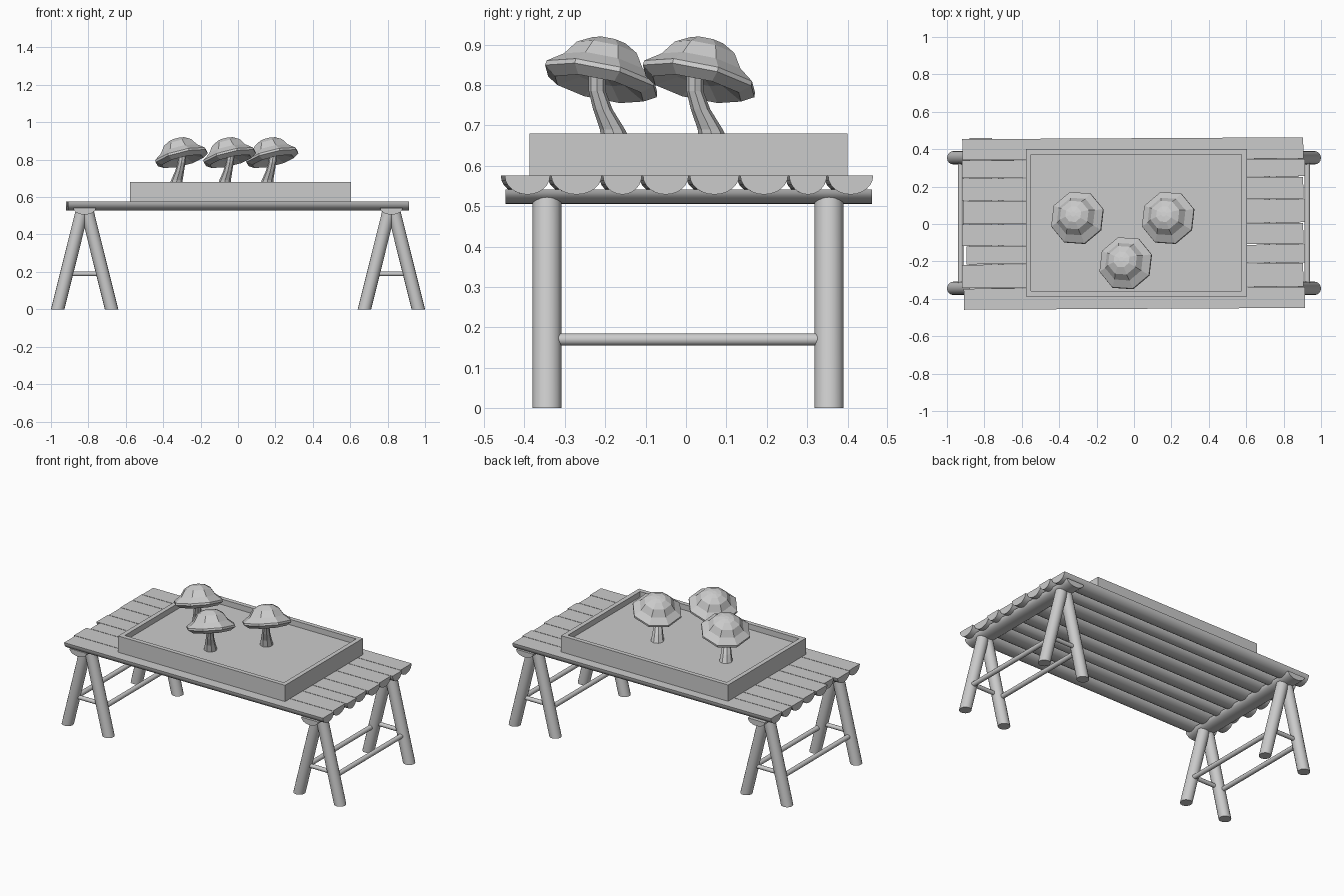
import bpy, bmesh, math
from mathutils import Vector, Matrix

old = bpy.data.objects.get("Cube")
if old:
    bpy.data.objects.remove(old, do_unlink=True)

grey = bpy.data.materials.new("plain_grey")
grey.use_nodes = True
colour = (0.6, 0.6, 0.6, 1)
grey.diffuse_color = colour
grey.node_tree.nodes["Principled BSDF"].inputs["Base Color"].default_value = colour


def finish(name, bm, smooth=False):
    bmesh.ops.recalc_face_normals(bm, faces=bm.faces)
    mesh = bpy.data.meshes.new(name)
    bm.to_mesh(mesh)
    bm.free()
    obj = bpy.data.objects.new(name, mesh)
    mesh.materials.append(grey)
    bpy.context.collection.objects.link(obj)
    if smooth:
        bpy.ops.object.select_all(action='DESELECT')
        obj.select_set(True)
        bpy.context.view_layer.objects.active = obj
        bpy.ops.object.shade_smooth_by_angle(angle=math.radians(35))
    return obj


def loft(name, rings, smooth=False):
    """Skin a list of equal point rings and close both ends."""
    bm = bmesh.new()
    rows = [[bm.verts.new(p) for p in ring] for ring in rings]
    count = len(rows[0])
    for a, b in zip(rows, rows[1:]):
        for i in range(count):
            j = (i + 1) % count
            bm.faces.new((a[i], a[j], b[j], b[i]))
    bm.faces.new(rows[0])
    bm.faces.new(rows[-1])
    return finish(name, bm, smooth)


def circle(centre, radius, sides, phase=0):
    angles = [math.tau * i / sides + phase for i in range(sides)]
    return [Vector(centre) + Vector((radius * math.cos(a), radius * math.sin(a), 0)) for a in angles]


def box(name, low, high):
    low, high = Vector(low), Vector(high)
    bm = bmesh.new()
    size = Matrix.Diagonal((*(high - low), 1))
    bmesh.ops.create_cube(bm, size=1, matrix=Matrix.Translation((low + high) / 2) @ size)
    return finish(name, bm)


def rod(name, start, end, radius):
    start, end = Vector(start), Vector(end)
    turn = (end - start).to_track_quat('Z', 'Y').to_matrix()
    ring = circle((0, 0, 0), radius, 12)
    return loft(name, [[p + turn @ v for v in ring] for p in (start, end)], True)


def half_log(name, start, end, width, depth):
    """Split log with its flat side up, lying along a horizontal line."""
    start, end = Vector(start), Vector(end)
    side = (end - start).normalized().cross(Vector((0, 0, 1))) * width / 2
    arc = [math.pi * i / 12 for i in range(13)]
    ring = [side * math.cos(a) - Vector((0, 0, depth * math.sin(a))) for a in arc]
    return loft(name, [[p + v for v in ring] for p in (start, end)], True)


# Table top of split logs
seams = [-0.455, -0.34, -0.212, -0.113, 0.003, 0.128, 0.249, 0.345, 0.46]
left_ends = [0.91, 0.92, 0.895, 0.92, 0.915, 0.92, 0.92, 0.918]
skew = 0.005
for i, (a, b) in enumerate(zip(seams, seams[1:])):
    mid, width = (a + b) / 2, b - a - 0.003
    half_log(f"plank_{i + 1}", (-left_ends[i], mid - skew, 0.576),
             (0.915 - 0.01 * (i % 2), mid + skew, 0.576), width, 0.047)

# Two trestles
for s, place in ((-1, "right"), (1, "left")):
    half_log(f"{place}_trestle_beam", (s * 0.82, -0.447, 0.542), (s * 0.82, 0.46, 0.542), 0.12, 0.036)
    for y, end in ((-0.344, "front"), (0.354, "back")):
        for foot, top, spot in ((0.964, 0.832, "outer"), (0.676, 0.808, "inner")):
            loft(f"{place}_{end}_{spot}_leg",
                 [circle((s * foot, y, 0), 0.036, 16), circle((s * top, y, 0.53), 0.036, 16)], True)
        rod(f"{place}_{end}_short_rail", (s * 0.92, y, 0.19), (s * 0.72, y, 0.19), 0.013)
    for x, spot in ((0.927, "outer"), (0.713, "inner")):
        rod(f"{place}_{spot}_long_rail", (s * x, -0.35, 0.17), (s * x, 0.36, 0.17), 0.015)

# Shallow tray filled with soil
x0, x1, y0, y1, wall = -0.578, 0.604, -0.387, 0.4, 0.028
box("tray_front", (x0, y0, 0.576), (x1, y0 + wall, 0.68))
box("tray_back", (x0, y1 - wall, 0.576), (x1, y1, 0.68))
box("tray_right", (x0, y0 + wall, 0.576), (x0 + wall, y1 - wall, 0.68))
box("tray_left", (x1 - wall, y0 + wall, 0.576), (x1, y1 - wall, 0.68))
box("soil", (x0 + wall, y0 + wall, 0.577), (x1 - wall, y1 - wall, 0.645))

# Mushrooms: tilted faceted caps on bent stems
cap_profile = [(0.02, 0.022), (0.06, 0.012), (0.118, -0.014), (0.149, 0.006), (0.148, 0.018),
               (0.108, 0.048), (0.082, 0.086), (0.045, 0.108), (0.014, 0.113)]
stem_path = [(-0.035, 0.045, 0.64, 0.04), (-0.027, 0.03, 0.69, 0.031), (-0.012, 0.006, 0.74, 0.024),
             (-0.002, -0.008, 0.785, 0.021), (0.004, -0.008, 0.83, 0.021)]
tilt = Vector((-0.24, 0.22, 1)).to_track_quat('Z', 'Y').to_matrix()
# keep the facets aligned to the axes after tilting
tilt = Vector((0, 0, 1)).rotation_difference(Vector((-0.24, 0.22, 1))).to_matrix()
for i, (x, y) in enumerate(((-0.3, 0.03), (0.185, 0.03), (-0.042, -0.212))):
    hub = Vector((x, y, 0.804))
    loft(f"mushroom_cap_{i + 1}",
         [[hub + tilt @ p for p in circle((0, 0, h), r, 8, 0.3)] for r, h in cap_profile])
    loft(f"mushroom_stem_{i + 1}",
         [circle((x + dx, y + dy, z), r, 8) for dx, dy, z, r in stem_path])
